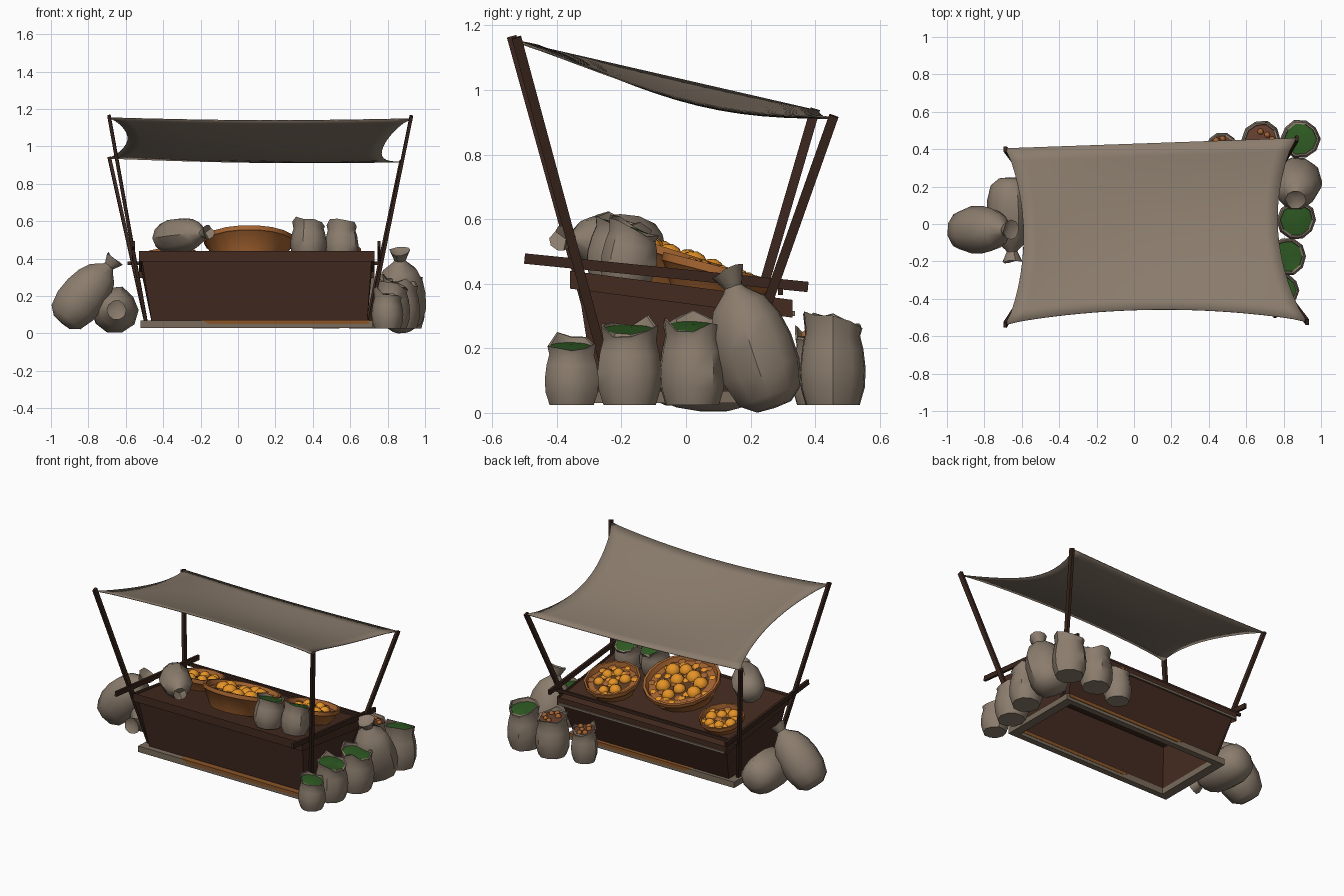
import bpy, bmesh, math, random
from mathutils import Vector

if "Cube" in bpy.data.objects:
    bpy.data.objects.remove(bpy.data.objects["Cube"])
random.seed(4)


def mat(name, r, g, b):
    m = bpy.data.materials.new(name)
    m.diffuse_color = (r, g, b, 1)
    m.use_nodes = True
    m.node_tree.nodes["Principled BSDF"].inputs["Base Color"].default_value = m.diffuse_color
    return m


CLOTH = mat("taupe cloth", .26, .205, .155)
WOOD = mat("dark wood", .058, .024, .015)
POLE = mat("pole wood", .040, .018, .012)
TRIM = mat("worn orange wood", .25, .09, .022)
GREY = mat("grey wood", .19, .145, .105)
BASKET = mat("basket", .37, .125, .03)
FRUIT = mat("orange fruit", .78, .29, .02)
FILL = mat("basket filling", .11, .042, .014)
GREEN = mat("green herbs", .027, .10, .016)
SPICE = mat("brown nuts", .13, .05, .028)


def finish(name, bm, mats, smooth=None):
    bmesh.ops.recalc_face_normals(bm, faces=bm.faces)
    me = bpy.data.meshes.new(name)
    bm.to_mesh(me)
    bm.free()
    for m in mats:
        me.materials.append(m)
    ob = bpy.data.objects.new(name, me)
    bpy.context.collection.objects.link(ob)
    if smooth:
        bpy.ops.object.select_all(action='DESELECT')
        bpy.context.view_layer.objects.active = ob
        ob.select_set(True)
        bpy.ops.object.shade_smooth_by_angle(angle=math.radians(smooth))
    return ob


def lathe(name, prof, n, base, axis, mats, ring_mat=(), wob=0, smooth=42, tilt=(0, 0)):
    """Revolve (radius, height, wobble weight) points; tilt slopes the top."""
    bm = bmesh.new()
    q = Vector(axis).to_track_quat('Z', 'Y')
    base = Vector(base)
    top = max(p[1] for p in prof)
    noise = [random.uniform(-wob, wob) for _ in range(n)]
    rings = []
    for r, h, w in prof:
        ring = []
        for i in range(n if r else 1):
            a, k = 2 * math.pi * i / n, 1 + noise[(i * 3) % n] * .8
            p = q @ Vector((r * k * math.cos(a), r * k * math.sin(a), h + noise[i] * w))
            p.z -= (p.x * tilt[0] + p.y * tilt[1]) * max(0, h / top) ** 3
            ring.append(bm.verts.new(base + p))
        rings.append(ring)
    for k, (a, b) in enumerate(zip(rings, rings[1:])):
        for i in range(n):
            j = (i + 1) % n
            vs = [a[i % len(a)], a[j % len(a)], b[j % len(b)], b[i % len(b)]]
            f = bm.faces.new(list(dict.fromkeys(vs)))
            f.material_index = 1 if k in ring_mat else 0
    return finish(name, bm, mats, smooth)


def closed_sack(name, base, top, R):
    d = Vector(top) - Vector(base)
    L = d.length
    pts = [(0, 0), (.45, .01), (.82, .09), (1, .27), (1, .46), (.9, .62), (.68, .76),
           (.28, .86), (.23, .885), (.42, 1), (0, .94)]
    lathe(name, [(r * R, h * L, .15 if h == 1 else 0) for r, h in pts],
          10, base, d, [CLOTH], wob=.07)


def open_sack(name, x, y, z, R, H, content, lean=(0, 0), tilt=(.22, .05)):
    pts = [(0, 0), (.82, 0), (.97, .2), (1, .42), (.93, .66), (.83, .83),
           (.9, 1), (.82, .995), (.79, .95), (0, .98)]
    lathe(name, [(r * R, h * H, .35 if .99 < h else 0) for r, h in pts],
          10, (x, y, z), (lean[0], lean[1], 1), [CLOTH, content], (8,), wob=.06, tilt=tilt)
    if content is SPICE:
        balls(name + "_nuts", (x + lean[0] * H, y + lean[1] * H, z + H * .965),
              (tilt[0], tilt[1], 1), R * .6, .018, 6, BASKET)


def balls(name, centre, axis, spread, r, count, m, flat=1):
    """Scatter of separate balls on a disc; flat < 1 makes thin pieces."""
    bm = bmesh.new()
    q = Vector(axis).to_track_quat('Z', 'Y')
    spots = []
    for _ in range(400):
        a, d = random.uniform(0, 6.283), math.sqrt(random.random()) * spread
        p = Vector((d * math.cos(a), d * math.sin(a), 0))
        if len(spots) < count and all((p - s).length > r * 1.7 for s in spots):
            spots.append(p)
    for p in spots:
        g = bmesh.ops.create_icosphere(bm, subdivisions=2 if flat == 1 else 1,
                                       radius=r * random.uniform(.85, 1.1))
        for v in g['verts']:
            v.co.z *= flat
            v.co = Vector(centre) + q @ (p + v.co)
    finish(name, bm, [m], 50)


def block(name, bottom, top, m, inset=0, depth=0, floor=True, lid=True):
    """Six-sided block between two four-point outlines; may be open or sunk."""
    bm = bmesh.new()
    a = [bm.verts.new(p) for p in bottom]
    b = [bm.verts.new(p) for p in top]
    if floor:
        bm.faces.new(a)
    for i in range(4):
        bm.faces.new([a[i], a[(i + 1) % 4], b[(i + 1) % 4], b[i]])
    if lid:
        f = bm.faces.new(b)
        if inset:
            bmesh.ops.inset_individual(bm, faces=[f], thickness=inset)
            bmesh.ops.translate(bm, verts=f.verts, vec=(0, 0, -depth))
    return finish(name, bm, [m])


def rect(x0, x1, y0, y1, z0, z1):
    """Outline whose front edge is at height z0 and back edge at z1."""
    return [(x0, y0, z0), (x1, y0, z0), (x1, y1, z1), (x0, y1, z1)]


def beam(name, p, q, wx, wy, m):
    """Straight beam with section wx across x and wy in the other direction."""
    p, q = Vector(p), Vector(q)
    side = Vector((1, 0, 0))
    other = (q - p).cross(side).normalized() * wy / 2
    side = other.cross(q - p).normalized() * wx / 2
    block(name, *[[e + side + other, e - side + other, e - side - other, e + side - other]
                  for e in (p, q)], m)


# Stall counter: hollow tapered body open below, sloping rim with sunk top
block("counter_body", rect(-.46, .69, -.28, .2, .05, .05),
      rect(-.515, .715, -.335, .305, .40, .32), WOOD, floor=False, lid=False)
block("counter_rim", rect(-.53, .73, -.36, .33, .385, .295),
      rect(-.53, .73, -.36, .33, .44, .35), WOOD, .05, .02, floor=False)
block("rear_lip", rect(-.52, .72, .33, .338, .30, .30),
      rect(-.52, .72, .33, .338, .315, .315), GREY)

# Base frame with worn edge boards
for n, y, yo in (("front", -.30, -.324), ("rear", .21, .188)):
    block("base_board_" + n, rect(-.52, .72, y - .02, y + .02, .03, .03),
          rect(-.52, .72, y - .02, y + .02, .07, .07), GREY)
    block("base_worn_edge_" + n, rect(-.15, .70, yo, yo + .046, .05, .05),
          rect(-.2, .70, yo, yo + .046, .073, .073), TRIM)
for n, x in (("left", -.49), ("right", .69)):
    block("base_board_" + n, rect(x - .03, x + .03, -.29, .2, .03, .03),
          rect(x - .03, x + .03, -.29, .2, .068, .068), GREY)

# Poles, side rails and rear crossbar
for n, foot, head in (("front_left", (-.49, -.23, .05), (-.69, -.54, 1.165)),
                      ("front_right", (.70, -.225, .05), (.927, -.525, 1.163)),
                      ("rear_left", (-.49, .14, .05), (-.688, .40, .94)),
                      ("rear_right", (.69, .15, .05), (.872, .458, .92))):
    beam("pole_" + n, foot, head, .018, .03, POLE)
for n, x in (("left", -.56), ("right", .755)):
    beam("rail_" + n, (x, -.50, .478), (x, .378, .39), .016, .032, POLE)
block("rear_crossbar", rect(-.59, .77, .285, .30, .365, .365),
      rect(-.59, .77, .285, .30, .385, .385), POLE)

# Canopy: sagging cloth with hollow edges
A, B, C, D = (Vector(p) for p in ((-.69, -.54, 1.155), (.93, -.525, 1.15),
                                  (.87, .46, .918), (-.69, .405, .938)))
bm = bmesh.new()
NU, NV = 20, 14
grid = []
for j in range(NV + 1):
    v = j / NV
    for i in range(NU + 1):
        u = i / NU
        p = A.lerp(B, u).lerp(D.lerp(C, u), v)
        su, sv = max(0, math.sin(math.pi * u)), max(0, math.sin(math.pi * v))
        p.x += sv ** .75 * (.10 * (1 - u) ** 2 - .13 * u ** 2)
        p.y += su ** .75 * .075 * (1 - v) ** 2
        p.z -= .058 * math.sin(math.pi * .62 * u) ** .7 * max(0, math.sin(math.pi * v ** 1.2))
        p.z -= .012 * su
        grid.append(bm.verts.new(p))
for j in range(NV):
    for i in range(NU):
        k = j * (NU + 1) + i
        bm.faces.new([grid[k], grid[k + 1], grid[k + NU + 2], grid[k + NU + 1]])
canopy = finish("canopy", bm, [CLOTH], 40)
mod = canopy.modifiers.new("thickness", 'SOLIDIFY')
mod.thickness = .004

# Fruit baskets leaning towards the back
for n, c, r, d, t, cnt, fr in (("large", (.06, -.04, .50), .24, .13, .31, 10, .046),
                               ("right", (.48, .10, .45), .175, .09, .25, 7, .038),
                               ("left", (-.35, .12, .425), .14, .08, .2, 6, .035)):
    ax = Vector((0, math.sin(t), math.cos(t)))
    prof = [(0, -d, 0), (r * .74, -d, 0), (r * .97, -.025, 0), (r * 1.01, -.02, 0), (r * 1.01, .005, 0),
            (r * .94, .005, 0), (r * .88, -.025, 0), (r * .7, -.02, 0), (0, -.018, 0)]
    lathe("basket_" + n, prof, 18 if r > .2 else 12, c, ax, [BASKET, FILL], (7,), smooth=35)
    balls("fruit_" + n, Vector(c) - ax * .024, ax, r * .6, fr, cnt, FRUIT)
    balls("fruit_pieces_" + n, Vector(c) - ax * .016, ax, r * .84, .024, cnt * 2, FRUIT, .3)
    balls("husk_pieces_" + n, Vector(c) - ax * .018, ax, r * .84, .026, cnt * 2, BASKET, .3)

# Sacks on the counter
closed_sack("counter_sack", (-.42, -.09, .505), (-.16, -.39, .54), .095)
open_sack("counter_open_sack_a", .38, -.22, .41, .098, .185, GREEN, (0, .15), (0, .2))
open_sack("counter_open_sack_b", .555, -.19, .40, .09, .185, GREEN, (0, .15), (0, .2))

# Sacks on the ground, right side and rear corner
for n, x, y, r, h, m in (("a", .80, -.355, .085, .19, GREEN), ("b", .82, -.172, .103, .245, GREEN),
                         ("c", .87, .022, .105, .255, GREEN), ("d", .89, .455, .105, .265, GREEN),
                         ("e", .68, .45, .103, .255, SPICE), ("f", .47, .41, .085, .215, SPICE)):
    open_sack("ground_open_sack_" + n, x, y, .025, r, h, m,
              tilt=(.22, .03) if n in "abc" else (.05, .15))
closed_sack("ground_sack_right", (.875, .275, .015), (.865, .13, .44), .128)

# Sacks on the ground, left side
closed_sack("ground_sack_leaning", (-.945, -.03, .055), (-.655, -.03, .40), .13)
closed_sack("ground_sack_lying", (-.665, .25, .125), (-.65, -.2, .125), .125)
